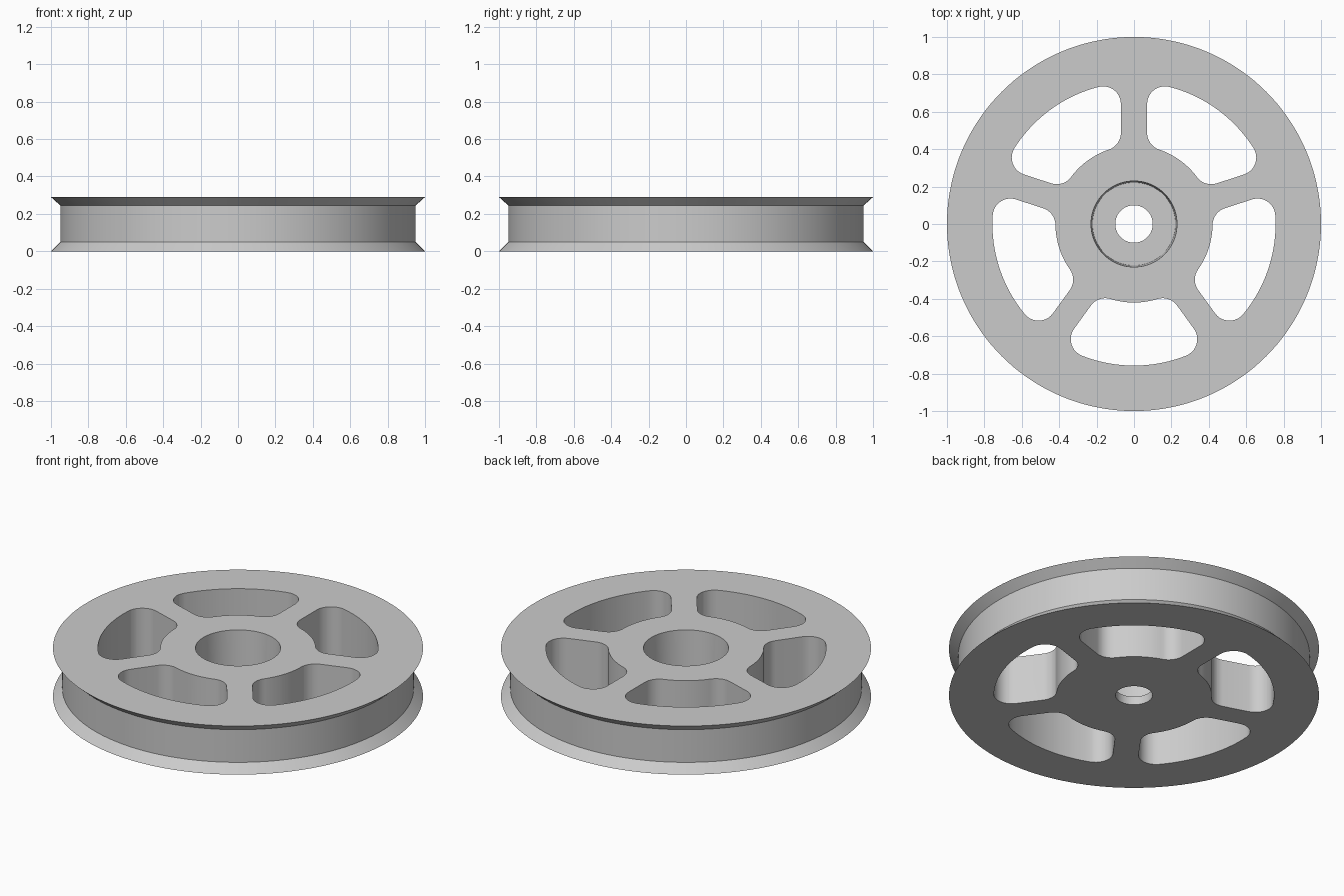
import bpy, bmesh, math

if "Cube" in bpy.data.objects:
    bpy.data.objects.remove(bpy.data.objects["Cube"])

H = 0.29            # wheel height
SEG = 144           # lathe segments
SLOTS = 5
R_IN, R_OUT = 0.42, 0.757   # slot radii
HALF_SPOKE = 0.07
FILLET = 0.095

grey = bpy.data.materials.new("light_grey")
grey.diffuse_color = (0.6, 0.6, 0.6, 1)
grey.use_nodes = True
grey.node_tree.nodes["Principled BSDF"].inputs["Base Color"].default_value = grey.diffuse_color


def make_object(name, bm):
    bmesh.ops.recalc_face_normals(bm, faces=bm.faces)
    mesh = bpy.data.meshes.new(name)
    bm.to_mesh(mesh)
    bm.free()
    mesh.materials.append(grey)
    ob = bpy.data.objects.new(name, mesh)
    bpy.context.collection.objects.link(ob)
    return ob


def lathe(name, profile):
    """Revolve a closed (radius, z) profile around z."""
    bm = bmesh.new()
    rings = [[bm.verts.new((r * math.cos(2 * math.pi * i / SEG),
                            r * math.sin(2 * math.pi * i / SEG), z))
              for i in range(SEG)] for r, z in profile]
    for a, b in zip(rings, rings[1:] + rings[:1]):
        for i in range(SEG):
            j = (i + 1) % SEG
            bm.faces.new((a[i], a[j], b[j], b[i]))
    return make_object(name, bm)


def arc(cx, cy, r, a0, a1, n):
    return [(cx + r * math.cos(a0 + (a1 - a0) * i / n),
             cy + r * math.sin(a0 + (a1 - a0) * i / n)) for i in range(n + 1)]


def slot_outline():
    """Rounded window between two spokes, centred on the +x axis."""
    # Work out half the outline beside a spoke lying on +y, then turn and mirror it
    cx = HALF_SPOKE + FILLET
    yo = math.sqrt((R_OUT - FILLET) ** 2 - cx ** 2)
    yi = math.sqrt((R_IN + FILLET) ** 2 - cx ** 2)
    ao, ai = math.atan2(yo, cx), math.atan2(yi, cx)
    mid = math.pi / 2 - math.pi / SLOTS
    half = arc(0, 0, R_OUT, mid, ao, 12)
    half += arc(cx, yo, FILLET, ao, math.pi, 10)[1:]
    half += arc(cx, yi, FILLET, math.pi, math.pi + ai, 10)
    half += arc(0, 0, R_IN, ai, mid, 8)[1:]
    c, s = math.cos(-mid), math.sin(-mid)
    half = [(x * c - y * s, x * s + y * c) for x, y in half]
    return half + [(x, -y) for x, y in half[-2:0:-1]]


# Wheel body: grooved rim, slightly tapered hub recess, axle hole in the thin floor
wheel = lathe("pulley_wheel", [
    (0.10, 0), (1.0, 0), (0.95, 0.05), (0.95, H - 0.045), (1.0, H),
    (0.23, H), (0.222, 0.05), (0.10, 0.05)])

# Cutter for the five windows between the spokes
bm = bmesh.new()
outline = slot_outline()
for k in range(SLOTS):
    a = -math.pi / 2 + 2 * math.pi * k / SLOTS
    c, s = math.cos(a), math.sin(a)
    pts = [(x * c - y * s, x * s + y * c) for x, y in outline]
    low = [bm.verts.new((x, y, -0.1)) for x, y in pts]
    top = [bm.verts.new((x, y, H + 0.1)) for x, y in pts]
    bm.faces.new(low[::-1])
    bm.faces.new(top)
    for i in range(len(pts)):
        j = (i + 1) % len(pts)
        bm.faces.new((low[i], low[j], top[j], top[i]))
cutter = make_object("window_cutter", bm)
cutter.hide_render = True

# Cut the windows and remove the cutter
mod = wheel.modifiers.new("windows", 'BOOLEAN')
mod.operation = 'DIFFERENCE'
mod.solver = 'EXACT'
mod.object = cutter
bpy.ops.object.select_all(action='DESELECT')
wheel.select_set(True)
bpy.context.view_layer.objects.active = wheel
bpy.ops.object.modifier_apply(modifier=mod.name)
bpy.data.objects.remove(cutter)
bpy.ops.object.shade_smooth_by_angle(angle=math.radians(30))
